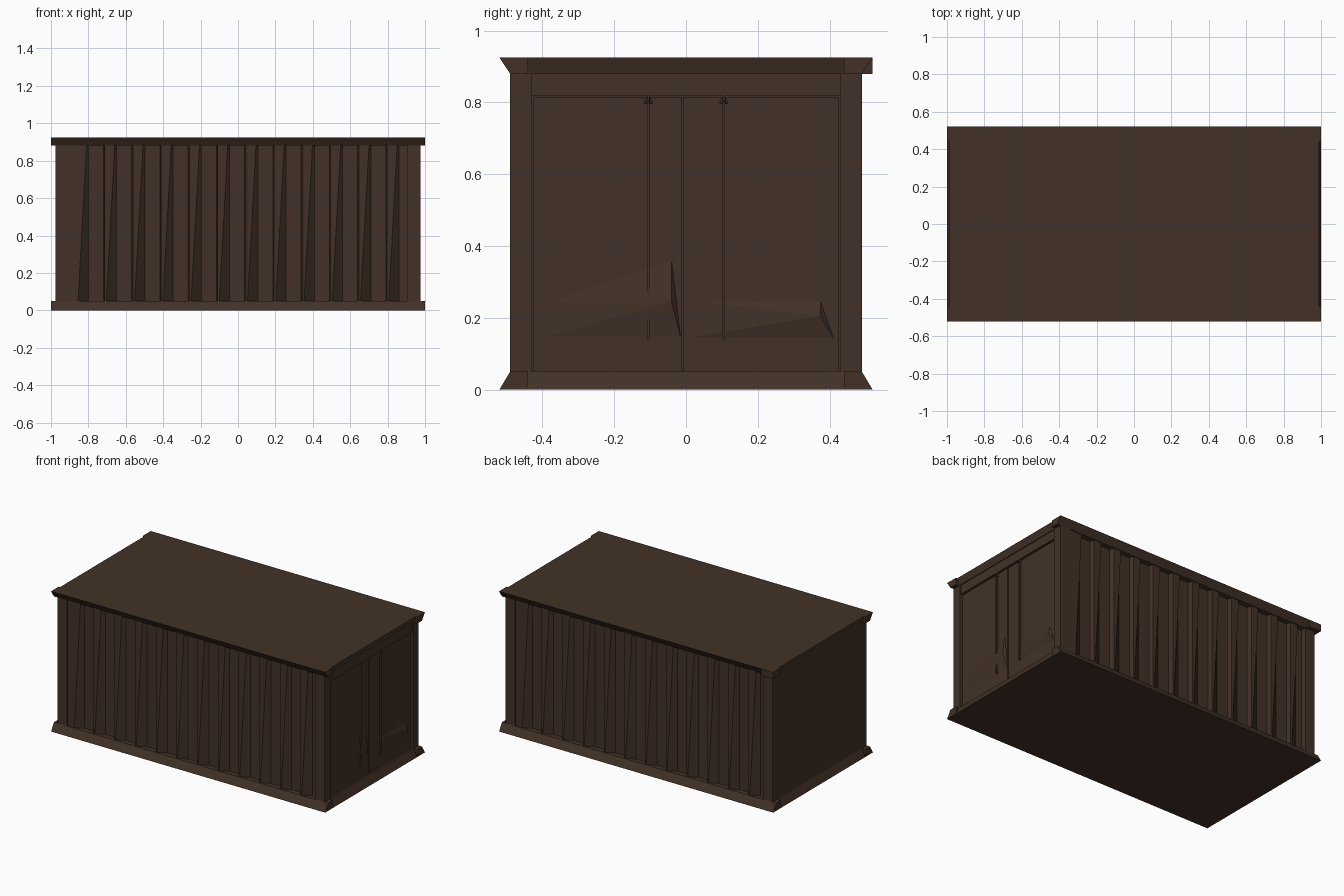
import bpy
import bmesh

cube = bpy.data.objects.get("Cube")
if cube:
    bpy.data.objects.remove(cube, do_unlink=True)

paint = bpy.data.materials.new("dark_brown_paint")
paint.use_nodes = True
COLOUR = (0.054, 0.031, 0.020, 1)
paint.diffuse_color = COLOUR
bsdf = paint.node_tree.nodes["Principled BSDF"]
bsdf.inputs["Base Color"].default_value = COLOUR
bsdf.inputs["Roughness"].default_value = 0.8

# Main levels
SILL, EAVE, TOP = 0.05, 0.88, 0.925
WALL_X, WALL_Y, RIM_X, RIM_Y = 0.975, 0.49, 1.0, 0.52


def finish(name, bm):
    bmesh.ops.recalc_face_normals(bm, faces=bm.faces)
    mesh = bpy.data.meshes.new(name)
    bm.to_mesh(mesh)
    bm.free()
    mesh.materials.append(paint)
    ob = bpy.data.objects.new(name, mesh)
    bpy.context.collection.objects.link(ob)
    return ob


def hull(name, points):
    bm = bmesh.new()
    for p in points:
        bm.verts.new(p)
    bmesh.ops.convex_hull(bm, input=bm.verts)
    bmesh.ops.dissolve_limit(bm, angle_limit=0.01, verts=bm.verts, edges=bm.edges)
    return finish(name, bm)


def rect(x0, x1, y0, y1, z):
    return [(x, y, z) for x in (x0, x1) for y in (y0, y1)]


def box(name, x0, x1, y0, y1, z0, z1):
    return hull(name, rect(x0, x1, y0, y1, z0) + rect(x0, x1, y0, y1, z1))


# Flared floor frame and roof slab
hull("floor_frame", rect(-RIM_X, RIM_X, -RIM_Y, RIM_Y, 0)
     + rect(-WALL_X, WALL_X, -WALL_Y, WALL_Y, SILL))
hull("roof", rect(-0.99, 0.99, -RIM_Y, RIM_Y, TOP)
     + rect(-WALL_X, WALL_X, -WALL_Y, WALL_Y, EAVE))

# Corner posts with a flared casting at each end
for sx, end in ((1, "door"), (-1, "rear")):
    for sy, side in ((-1, "front"), (1, "back")):
        tag = f"{end}_{side}"
        box(f"post_{tag}", sx * 0.905, sx * WALL_X,
            sy * 0.43, sy * WALL_Y, SILL, EAVE)
        for level, wide, narrow in (("lower", 0, SILL), ("upper", TOP, EAVE)):
            square = level == "upper" and sx < 0 < sy
            lip = RIM_Y if square else WALL_Y
            hull(f"{level}_casting_{tag}",
                 rect(sx * 0.91, sx * RIM_X, sy * 0.44, sy * RIM_Y, wide)
                 + rect(sx * 0.91, sx * RIM_X, sy * 0.44, sy * lip, narrow))


# Corrugated long walls: each rib has one upright flank and one leaning flank
def corrugated_wall(name, side):
    crest, trough, pitch = 0.485, 0.455, 0.151
    rows = [(-0.905, -0.905, crest)]
    for i in range(12):
        x = -0.80 + i * pitch
        rows += [(x - 0.055, x - 0.010, crest), (x, x, trough)]
        if i < 11:
            rows += [(x + 0.080, x + 0.080, trough),
                     (x + 0.087, x + 0.087, crest)]
    rows.append((0.905, 0.905, trough))
    bm = bmesh.new()
    pairs = [(bm.verts.new((-side * low, side * y, SILL)),
              bm.verts.new((-side * high, side * y, EAVE)))
             for low, high, y in rows]
    for (a, b), (c, d) in zip(pairs, pairs[1:]):
        bm.faces.new((a, c, d, b))
    ob = finish(name, bm)
    # Face the sheet outwards
    if ob.data.polygons[0].normal.y * side < 0:
        ob.data.flip_normals()


corrugated_wall("front_wall", -1)
corrugated_wall("back_wall", 1)

# Plain rear end
box("rear_wall", -WALL_X, -0.93, -0.43, 0.43, SILL, EAVE)

# Door end: two leaves with a fine seam, set slightly behind the posts
DOOR = 0.96
box("door_backing", 0.92, DOOR - 0.005, -0.43, 0.43, SILL, EAVE)
box("door_header", 0.92, 0.970, -0.43, 0.43, 0.82, EAVE)
for side, a, b in (("front", -0.425, -0.013), ("back", -0.007, 0.425)):
    box(f"{side}_door", 0.93, DOOR, a, b, SILL, 0.815)

# Locking rods with pointed keepers at the top
for y, side in ((-0.105, "front"), (0.105, "back")):
    box(f"{side}_lock_rod", DOOR, DOOR + 0.012, y - 0.003, y + 0.003, 0.14, 0.82)
    hull(f"{side}_rod_keeper", [(DOOR, y - 0.012, 0.797), (DOOR, y + 0.012, 0.797),
                                (DOOR, y, 0.825), (DOOR + 0.015, y, 0.80)])

# Shallow raised wedges low on each leaf
hull("front_door_ledge", [(DOOR, -0.38, 0.245), (DOOR, -0.04, 0.36),
                          (DOOR, -0.015, 0.145), (DOOR, -0.40, 0.145),
                          (DOOR + 0.015, -0.04, 0.245)])
hull("back_door_ledge", [(DOOR, 0.05, 0.245), (DOOR, 0.375, 0.245),
                         (DOOR, 0.41, 0.145), (DOOR, 0.0, 0.145),
                         (DOOR + 0.015, 0.375, 0.205)])
